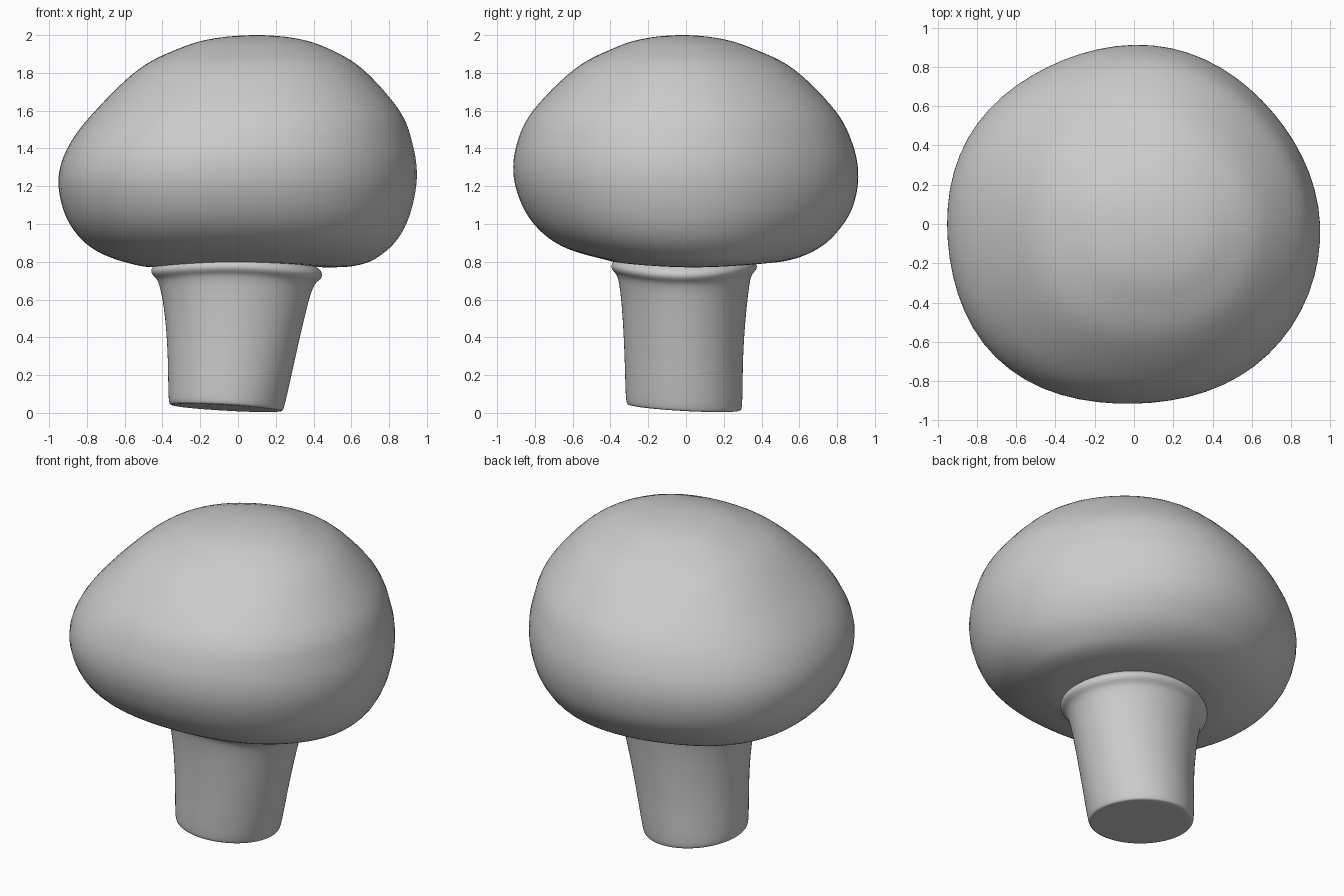
import bpy
import bmesh
from math import cos, sin, pi, radians

cube = bpy.data.objects.get("Cube")
if cube:
    bpy.data.objects.remove(cube, do_unlink=True)

SEGMENTS = 64

grey = bpy.data.materials.new("plain grey")
grey.use_nodes = True
grey.diffuse_color = (0.6, 0.6, 0.6, 1)
grey.node_tree.nodes["Principled BSDF"].inputs["Base Color"].default_value = grey.diffuse_color


def smooth_rows(rows, steps):
    """Pass a spline through the rows, mirrored at both poles."""
    def across(row):
        z, left, right, front, back = row
        return (z, right, left, back, front)

    padded = [across(rows[1])] + rows + [across(rows[-2])]
    result = []
    for a, b, c, d in zip(padded, padded[1:], padded[2:], padded[3:]):
        for step in range(steps):
            t = step / steps
            result.append(tuple(
                q + t * ((r - p) / 2 + t * ((p - 2.5 * q + 2 * r - s / 2)
                                            + t * (1.5 * (q - r) + (s - p) / 2)))
                for p, q, r, s in zip(a, b, c, d)))
    return result + [rows[-1]]


def loft(name, rows, swell, lift):
    """Skin oval rings given as (z, x min, x max, y min, y max)."""
    bm = bmesh.new()
    rings = []
    for z, x0, x1, y0, y1 in rows:
        ring = []
        for i in range(SEGMENTS):
            a = 2 * pi * i / SEGMENTS
            x = (x0 + x1) / 2 + (x1 - x0) / 2 * cos(a) * swell(a)
            y = (y0 + y1) / 2 + (y1 - y0) / 2 * sin(a) * swell(a)
            ring.append(bm.verts.new((x, y, z + lift(x, y, z, a))))
        rings.append(ring)
    for low, high in zip(rings, rings[1:]):
        for i in range(SEGMENTS):
            j = (i + 1) % SEGMENTS
            bm.faces.new((low[i], low[j], high[j], high[i]))
    # Close the poles
    for ring in (rings[0], rings[-1]):
        bmesh.ops.pointmerge(bm, verts=ring, merge_co=sum(
            (v.co for v in ring[1:]), ring[0].co.copy()) / SEGMENTS)
    bmesh.ops.recalc_face_normals(bm, faces=bm.faces[:])
    for face in bm.faces:
        face.smooth = True
    mesh = bpy.data.meshes.new(name)
    bm.to_mesh(mesh)
    bm.free()
    mesh.materials.append(grey)
    obj = bpy.data.objects.new(name, mesh)
    bpy.context.collection.objects.link(obj)
    return obj


# Cap: lopsided dome with a gently saddled underside
def cap_swell(a):
    corners = 0.012 + 0.0375 * cos(a - radians(225)) - 0.011 * cos(a - radians(135))
    skew = 0.006 * sin(4 * a) * (1 + cos(a))
    return 1 + sin(2 * a) ** 2 * corners - skew


def cap_lift(x, y, z, a):
    return -0.012 * cos(2 * a) * max(0, (1.2 - z) / 0.4)


cap_rows = [
    (2.0, 0.1, 0.1, -0.02, -0.02),
    (1.982, -0.13, 0.31, -0.22, 0.18),
    (1.93, -0.31, 0.475, -0.385, 0.35),
    (1.82, -0.525, 0.66, -0.59, 0.57),
    (1.6, -0.755, 0.855, -0.81, 0.79),
    (1.42, -0.893, 0.925, -0.897, 0.883),
    (1.25, -0.95, 0.947, -0.912, 0.912),
    (1.08, -0.925, 0.918, -0.86, 0.88),
    (0.95, -0.85, 0.86, -0.765, 0.8),
    (0.86, -0.735, 0.775, -0.63, 0.7),
    (0.8, -0.56, 0.66, -0.43, 0.56),
    (0.783, -0.4, 0.47, -0.32, 0.4),
    (0.8, 0, 0, 0, 0),
]
loft("cap", smooth_rows(cap_rows, 6), cap_swell, cap_lift)


# Stem: leaning, flared, cut at a slant, with a slim rolled collar under the cap
def stem_lift(x, y, z, a):
    up = min(1, z / 0.75)
    slant = -0.057 * (x + 0.06 + y + 0.01) * (1 - up)
    return slant - up * (0.018 * cos(2 * a) + 0.022 * x)


stem_rows = [
    (0.025, -0.06, -0.06, -0.01, -0.01),
    (0.025, -0.34, 0.22, -0.29, 0.27),
    (0.027, -0.36, 0.235, -0.312, 0.29),
    (0.045, -0.37, 0.246, -0.32, 0.3),
    (0.3, -0.37, 0.3, -0.325, 0.3),
    (0.53, -0.387, 0.352, -0.338, 0.318),
    (0.66, -0.41, 0.385, -0.352, 0.335),
    (0.715, -0.426, 0.408, -0.365, 0.345),
    (0.732, -0.45, 0.435, -0.387, 0.366),
    (0.757, -0.464, 0.45, -0.4, 0.38),
    (0.785, -0.452, 0.437, -0.385, 0.367),
    (0.8, -0.42, 0.41, -0.36, 0.34),
    (0.85, -0.38, 0.38, -0.33, 0.31),
    (0.85, 0, 0, 0, 0),
]
stem = loft("stem", stem_rows, lambda a: 1, stem_lift)
rounding = stem.modifiers.new("rounding", 'SUBSURF')
rounding.levels = rounding.render_levels = 2
